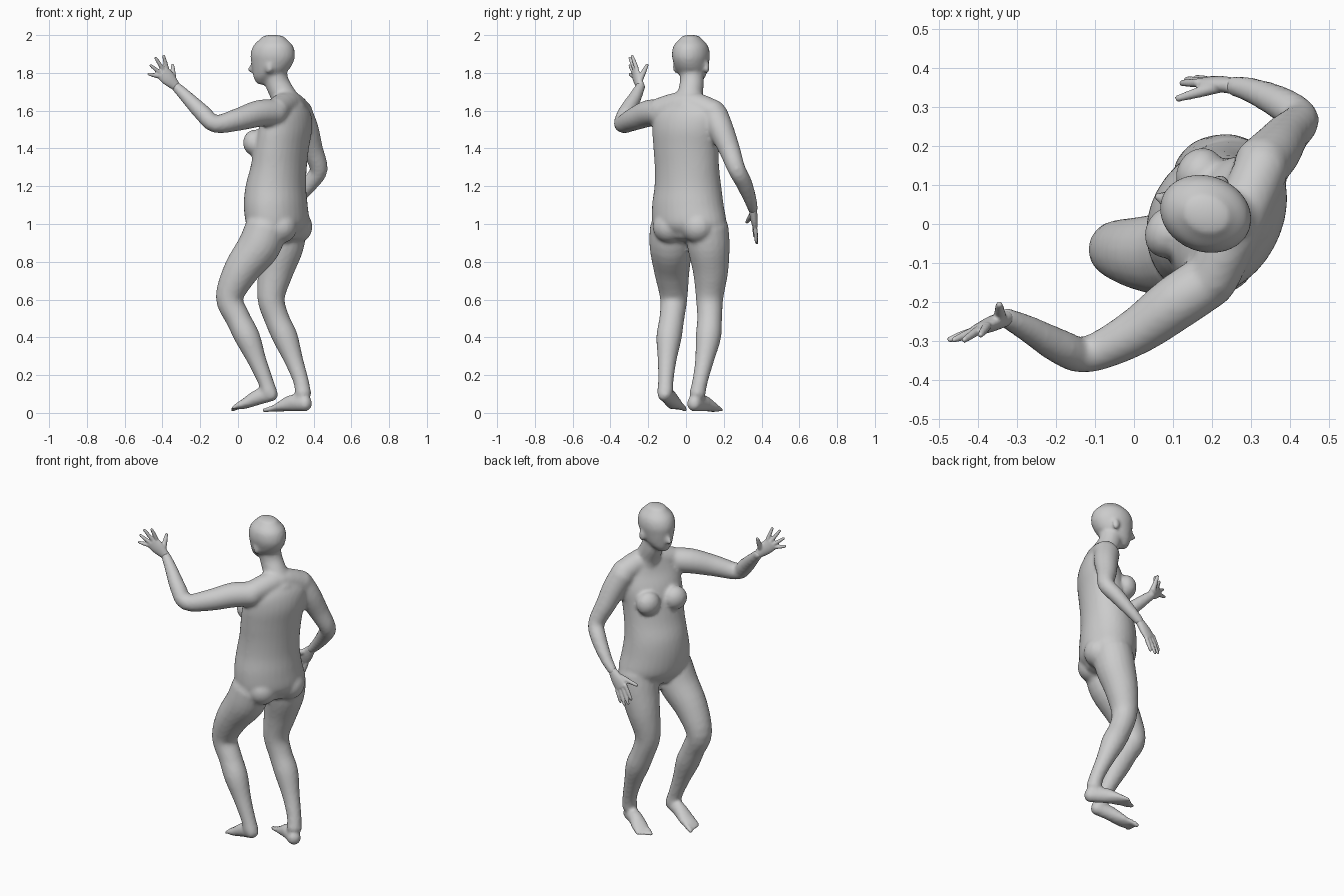
import bpy, bmesh, math
from mathutils import Vector, Matrix

if "Cube" in bpy.data.objects:
    bpy.data.objects.remove(bpy.data.objects["Cube"])

UP = Vector((0, 0, 1))
SIDE = Vector((0.47, 0.88, 0))        # across the torso, towards the right arm
FWD = Vector((-0.88, 0.47, 0))        # the way the chest faces
HSIDE = Vector((0.34, 0.94, 0))       # across the head


def spline(rows, steps):
    """Catmull-Rom through rows of (x, y, z, wide, deep)."""
    out, n = [], len(rows)
    for i in range(n - 1):
        p = [rows[max(0, min(n - 1, i + k))] for k in (-1, 0, 1, 2)]
        for s in range(steps):
            t = s / steps
            out.append([0.5 * (2 * b + (c - a) * t + (2 * a - 5 * b + 4 * c - d) * t * t
                               + (3 * b - a - 3 * c + d) * t ** 3) for a, b, c, d in zip(*p)])
    out.append(list(rows[-1]))
    return out


def sweep(bm, rows, side=SIDE, flat=False, cap=0.8, segs=20, steps=4):
    """Elliptical tube with rounded ends; flat keeps the rings level."""
    rows = [r if len(r) == 5 else (*r, r[3]) for r in rows]
    pts = spline(rows, steps)
    n, sections = len(pts), []
    for i, p in enumerate(pts):
        t = UP if flat else (Vector(pts[min(i + 1, n - 1)][:3]) - Vector(pts[max(i - 1, 0)][:3])).normalized()
        u = (side - t * side.dot(t)).normalized()
        item = lambda k, off: (Vector(p[:3]) + t * off, u * p[3] * k, t.cross(u) * p[4] * k)
        h = min(p[3], p[4]) * cap
        ends = [math.radians(a) for a in (82, 55, 28)]
        if i == 0:
            sections += [item(math.cos(a), -h * math.sin(a)) for a in ends]
        sections.append(item(1, 0))
        if i == n - 1:
            sections += [item(math.cos(a), h * math.sin(a)) for a in reversed(ends)]
    rings = []
    for c, u, v in sections:
        rings.append([bm.verts.new(c + u * math.cos(a) + v * math.sin(a))
                      for a in (2 * math.pi * k / segs for k in range(segs))])
    for r, s in zip(rings, rings[1:]):
        for k in range(segs):
            bm.faces.new((r[k], r[(k + 1) % segs], s[(k + 1) % segs], s[k]))
    bm.faces.new(rings[0][::-1])
    bm.faces.new(rings[-1])


def ball(bm, centre, radii, side=SIDE):
    m = Matrix.Translation(centre) @ Matrix.Rotation(math.atan2(side.y, side.x), 4, 'Z') @ Matrix.Diagonal((*radii, 1))
    bmesh.ops.create_uvsphere(bm, u_segments=20, v_segments=12, radius=1, matrix=m)


def finish(bm, name, voxel, iterations):
    """Fuse overlapping forms into one skin."""
    bmesh.ops.recalc_face_normals(bm, faces=bm.faces)
    me = bpy.data.meshes.new(name)
    bm.to_mesh(me)
    bm.free()
    ob = bpy.data.objects.new(name, me)
    bpy.context.collection.objects.link(ob)
    rem = ob.modifiers.new("fuse", 'REMESH')
    rem.mode, rem.voxel_size, rem.use_smooth_shade = 'VOXEL', voxel, True
    smo = ob.modifiers.new("soften", 'SMOOTH')
    smo.factor, smo.iterations = 0.5, iterations


body = bmesh.new()

# torso
sweep(body, [(.21, .02, .95, .185, .125), (.21, .018, 1.0, .207, .155), (.2, .01, 1.1, .197, .16),
             (.2, .01, 1.2, .183, .153), (.215, .005, 1.3, .178, .14), (.23, 0, 1.4, .182, .133),
             (.25, 0, 1.5, .19, .125), (.265, 0, 1.58, .18, .1), (.265, .01, 1.64, .12, .075)],
      flat=True, cap=.4, segs=32)
# shoulders and neck
sweep(body, [(.2, -.14, 1.6, .068), (.27, .01, 1.635, .07), (.33, .15, 1.585, .07)], side=UP)
sweep(body, [(.27, .015, 1.6, .09), (.245, .02, 1.67, .07), (.21, .03, 1.74, .064), (.195, .03, 1.8, .064)])
# chest and buttocks
for s in (-1, 1):
    ball(body, Vector((.23, 0, 1.43)) + FWD * .115 + SIDE * .085 * s, (.07, .06, .07))
    ball(body, Vector((.21, .018, .985)) - FWD * .07 + SIDE * .085 * s, (.088, .082, .085))

# legs
sweep(body, [(.15, -.08, .98, .112), (.11, -.08, .88, .113), (.015, -.075, .75, .094), (-.045, -.065, .61, .073),
             (0, -.075, .5, .066), (.05, -.09, .4, .067), (.1, -.1, .28, .05), (.145, -.107, .17, .041),
             (.165, -.11, .11, .043)])
sweep(body, [(.25, .11, .98, .115), (.235, .12, .88, .112), (.2, .13, .75, .094), (.175, .125, .61, .073),
             (.205, .125, .5, .066), (.25, .118, .4, .067), (.295, .098, .28, .05), (.333, .075, .17, .041),
             (.345, .06, .1, .043)])

# feet with toes
for rows in ([(.18, -.115, .1, .038, .038), (.11, -.09, .085, .04, .042), (.04, -.065, .05, .048, .028),
              (0, -.053, .036, .046, .018)],
             [(.36, .04, .048, .038, .04), (.285, .09, .052, .04, .044), (.225, .13, .032, .048, .026),
              (.195, .152, .022, .046, .017)]):
    a, b = Vector(rows[0][:3]), Vector(rows[-1][:3])
    go = (b - a).normalized()
    out = go.cross(UP).normalized()
    sweep(body, rows, side=out)
    inner = -1 if rows[0][1] > 0 else 1
    for k in range(5):
        root = b + out * inner * (k - 2) * .018
        tip = root + go * (.018 + .007 * k) - UP * .004
        r = .011 + (.004 if k == 4 else 0)
        sweep(body, [(*root, r), (*tip, r * .9)], side=out, segs=10)

# arms
sweep(body, [(.2, -.14, 1.59, .07), (.11, -.2, 1.585, .071), (0, -.28, 1.553, .06), (-.12, -.335, 1.53, .047),
             (-.19, -.315, 1.59, .045), (-.27, -.27, 1.67, .035), (-.33, -.24, 1.73, .026)], side=UP)
sweep(body, [(.325, .15, 1.58, .072), (.36, .185, 1.5, .068), (.392, .228, 1.4, .057), (.428, .268, 1.29, .047),
             (.385, .305, 1.22, .044), (.31, .34, 1.13, .034), (.255, .355, 1.075, .026)], side=Vector((1, -1, 0)))

# head, nose and ears
sweep(body, [(.13, .045, 1.75, .035, .035), (.145, .04, 1.775, .06, .063), (.17, .032, 1.81, .08, .095),
             (.182, .027, 1.86, .093, .115), (.184, .026, 1.9, .098, .12), (.186, .025, 1.945, .088, .106),
             (.186, .025, 1.982, .055, .068)], side=HSIDE, flat=True, cap=.36, segs=28)
sweep(body, [(.082, .063, 1.855, .01), (.066, .069, 1.815, .016)], side=HSIDE)
for s in (-1, 1):
    ball(body, Vector((.195, .028, 1.83)) + HSIDE * .09 * s, (.012, .02, .034), HSIDE)
finish(body, "body", .011, 4)


def hand(name, wrist, first, last, tips, thumb):
    """Palm, four fingers between the first and last knuckle, and a thumb."""
    bm = bmesh.new()
    wrist, first, last, thumb = map(Vector, (wrist, first, last, thumb))
    mid, across = (first + last) / 2, (last - first).normalized()
    half = (last - first).length / 2 + .008
    mp = wrist.lerp(mid, .55)
    sweep(bm, [(*wrist, .025, .021), (*mp, half * .95, .02), (*mid, half, .014)], side=across, cap=.5)
    for k, tip in enumerate(tips):
        root, tip = first.lerp(last, k / 3), Vector(tip)
        sweep(bm, [(*root, .012), (*root.lerp(tip, .5), .011), (*tip, .008)], side=across, segs=10)
    base = wrist.lerp(last, .3)
    sweep(bm, [(*base, .018), (*base.lerp(thumb, .55), .014), (*thumb, .009)], side=across, segs=10)
    finish(bm, name, .005, 3)


# hands
hand("left_hand", (-.328, -.241, 1.728), (-.425, -.28, 1.783), (-.377, -.262, 1.825),
     [(-.474, -.297, 1.794), (-.463, -.298, 1.84), (-.436, -.298, 1.88), (-.394, -.285, 1.89)], (-.346, -.206, 1.842))
hand("right_hand", (.257, .354, 1.078), (.215, .367, .972), (.165, .362, 1.012),
     [(.19, .372, .905), (.16, .376, .897), (.136, .372, .908), (.122, .362, .935)], (.112, .322, 1.01))
